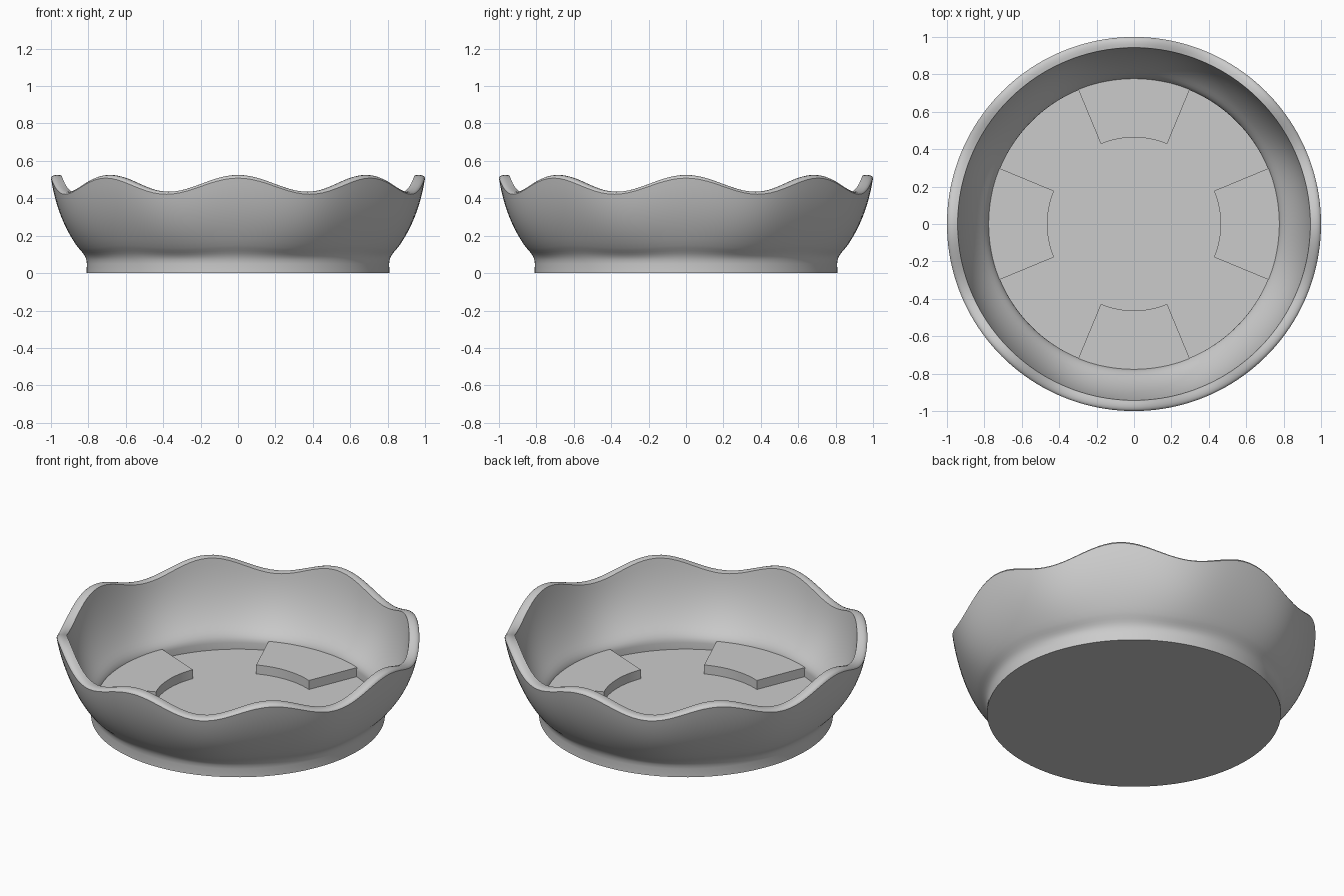
import bpy, bmesh, math
from mathutils import Vector, geometry

cube = bpy.data.objects.get("Cube")
if cube:
    bpy.data.objects.remove(cube)

FLOOR_Z, FLOOR_R, TOP_Z, FOOT_Z = 0.04, 0.775, 0.525, 0.07

grey = bpy.data.materials.new("plain grey")
grey.use_nodes = True
grey.diffuse_color = (0.6, 0.6, 0.6, 1)
grey.node_tree.nodes["Principled BSDF"].inputs["Base Color"].default_value = (0.6, 0.6, 0.6, 1)


def finish(name, bm):
    bmesh.ops.recalc_face_normals(bm, faces=bm.faces)
    mesh = bpy.data.meshes.new(name)
    bm.to_mesh(mesh)
    bm.free()
    obj = bpy.data.objects.new(name, mesh)
    obj.data.materials.append(grey)
    bpy.context.collection.objects.link(obj)
    bpy.ops.object.select_all(action='DESELECT')
    obj.select_set(True)
    bpy.context.view_layer.objects.active = obj
    bpy.ops.object.shade_smooth_by_angle(angle=math.radians(32))
    return obj


def bezier(a, b, c, d, steps):
    points = [Vector((r, 0, z)) for r, z in (a, b, c, d)]
    return geometry.interpolate_bezier(*points, steps)


# Bowl profile: foot, flared outer wall, rounded rim, inner wall
profile = [Vector((0.81, 0, 0))]
profile += bezier((0.808, 0.05), (0.81, 0.10), (0.84, 0.115), (0.865, 0.15), 7)
profile += bezier((0.865, 0.15), (0.94, 0.26), (0.98, 0.38), (1.0, 0.508), 12)[1:]
profile += bezier((1.0, 0.508), (0.998, 0.522), (0.975, 0.53), (0.943, 0.522), 6)[1:]
profile += bezier((0.943, 0.522), (0.925, 0.39), (0.89, 0.27), (0.82, 0.17), 12)[1:]
profile += bezier((0.82, 0.17), (0.79, 0.13), (0.776, 0.11), (FLOOR_R, 0.08), 6)[1:]
profile.append(Vector((FLOOR_R, 0, FLOOR_Z)))

bm = bmesh.new()
verts = [bm.verts.new(p) for p in profile]
edges = [bm.edges.new(pair) for pair in zip(verts, verts[1:])]
bmesh.ops.spin(bm, geom=verts + edges, cent=(0, 0, 0), axis=(0, 0, 1),
               angle=math.tau, steps=160, use_merge=True)
bmesh.ops.remove_doubles(bm, verts=bm.verts, dist=0.0001)

# Close the underside and the floor
bmesh.ops.holes_fill(bm, edges=[e for e in bm.edges if e.is_boundary], sides=0)

# Eight waves that fade out towards the foot
for v in bm.verts:
    fade = max(0, (v.co.z - FOOT_Z) / (TOP_Z - FOOT_Z))
    wave = math.cos(8 * math.atan2(v.co.y, v.co.x)) - 1
    v.co.z += 0.045 * fade * wave
finish("scalloped_bowl", bm)

# Four raised wedge pads on the floor
for i, side in enumerate(("left", "back", "right", "front")):
    bm = bmesh.new()
    start = i * math.pi / 2 - math.pi / 8
    angles = [start + math.pi / 4 * k / 20 for k in range(21)]
    ring = [(0.463, a) for a in angles] + [(FLOOR_R + 0.003, a) for a in reversed(angles)]
    base = bm.faces.new([bm.verts.new((r * math.cos(a), r * math.sin(a), FLOOR_Z - 0.01))
                         for r, a in ring])
    top = bmesh.ops.extrude_face_region(bm, geom=[base], use_keep_orig=True)
    for v in (g for g in top["geom"] if isinstance(g, bmesh.types.BMVert)):
        v.co.z = 0.095
    finish(side + "_floor_pad", bm)
